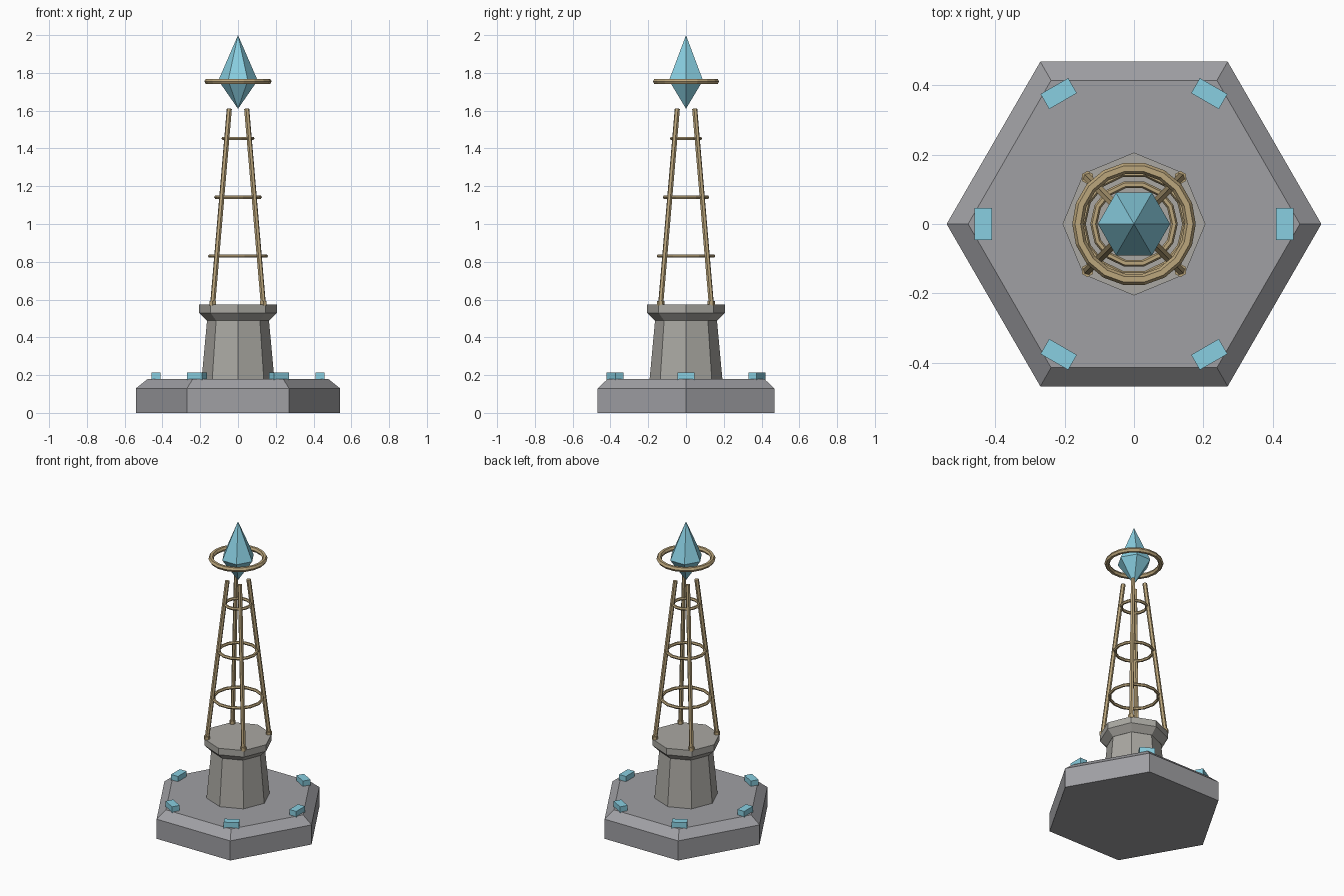
import bpy, bmesh
from math import pi, cos, sin
from mathutils import Vector, Matrix

if "Cube" in bpy.data.objects:
    bpy.data.objects.remove(bpy.data.objects["Cube"])


def material(name, rgb):
    m = bpy.data.materials.new(name)
    m.diffuse_color = (*rgb, 1)
    m.use_nodes = True
    m.node_tree.nodes["Principled BSDF"].inputs["Base Color"].default_value = m.diffuse_color
    return m


STONE = material("stone", (0.35, 0.35, 0.37))
PALE = material("pale_stone", (0.40, 0.39, 0.36))
BRASS = material("brass", (0.50, 0.38, 0.20))
CRYSTAL = material("crystal", (0.25, 0.62, 0.75))


def make(name, bm, mat):
    bmesh.ops.recalc_face_normals(bm, faces=bm.faces)
    me = bpy.data.meshes.new(name)
    bm.to_mesh(me)
    bm.free()
    me.materials.append(mat)
    ob = bpy.data.objects.new(name, me)
    bpy.context.collection.objects.link(ob)
    return ob


def lathe(name, profile, sides, mat):
    """Stack of n-sided rings; radius 0 closes to a point."""
    bm = bmesh.new()
    rings = []
    for r, z in profile:
        n = sides if r > 0 else 1
        rings.append([bm.verts.new((r * cos(2 * pi * i / sides), r * sin(2 * pi * i / sides), z))
                      for i in range(n)])
    for a, b in zip(rings, rings[1:]):
        for i in range(sides):
            j = (i + 1) % sides
            quad = [a[i % len(a)], a[j % len(a)], b[j % len(b)], b[i % len(b)]]
            bm.faces.new(list(dict.fromkeys(quad)))
    for ring in (rings[0], rings[-1]):
        if len(ring) > 1:
            bm.faces.new(ring)
    return make(name, bm, mat)


def torus(name, radius, tube, z, segs, mat, tube_segs=6):
    bm = bmesh.new()
    rings = []
    for i in range(segs):
        a = 2 * pi * i / segs
        rings.append([])
        for k in range(tube_segs):
            t = 2 * pi * k / tube_segs
            r = radius + tube * cos(t)
            rings[-1].append(bm.verts.new((r * cos(a), r * sin(a), z + tube * sin(t))))
    for i in range(segs):
        a, b = rings[i], rings[(i + 1) % segs]
        for k in range(tube_segs):
            m = (k + 1) % tube_segs
            bm.faces.new((a[k], b[k], b[m], a[m]))
    return make(name, bm, mat)


def rod(name, p, q, radius, mat):
    p, q = Vector(p), Vector(q)
    bm = bmesh.new()
    rot = (q - p).to_track_quat('Z', 'Y').to_matrix().to_4x4()
    bmesh.ops.create_cone(bm, cap_ends=True, segments=6, radius1=radius, radius2=radius,
                          depth=(q - p).length, matrix=Matrix.Translation((p + q) / 2) @ rot)
    return make(name, bm, mat)


# Stone base, pedestal and flared cap
lathe("base", [(0.54, 0), (0.54, 0.13), (0.478, 0.18)], 6, STONE)
lathe("pedestal", [(0.193, 0.175), (0.163, 0.50)], 8, PALE)
lathe("pedestal_cap", [(0.165, 0.49), (0.206, 0.53), (0.206, 0.573)], 8, PALE)

# Glowing blocks at the base corners
for i in range(6):
    bm = bmesh.new()
    bmesh.ops.create_cube(bm, size=1, matrix=Matrix.Rotation(i * pi / 3, 4, 'Z')
                          @ Matrix.Translation((0.434, 0, 0.194))
                          @ Matrix.Diagonal((0.05, 0.092, 0.042, 1)))
    make(f"corner_block_{i + 1}", bm, CRYSTAL)

# Four leaning legs with small feet
for i, (sx, sy) in enumerate([(1, 1), (-1, 1), (-1, -1), (1, -1)]):
    b, t = 0.134, 0.046
    rod(f"leg_{i + 1}", (sx * b, sy * b, 0.575), (sx * t, sy * t, 1.61), 0.014, BRASS)
    rod(f"leg_foot_{i + 1}", (sx * b, sy * b, 0.568), (sx * b, sy * b, 0.592), 0.019, BRASS)

# Bracing rings and the halo
for i, (r, z) in enumerate([(0.149, 0.83), (0.116, 1.142), (0.077, 1.453)]):
    torus(f"brace_ring_{i + 1}", r, 0.010, z, 14, BRASS)
torus("halo_ring", 0.162, 0.016, 1.755, 18, BRASS)

# Floating crystal
lathe("crystal", [(0, 1.61), (0.104, 1.76), (0, 2.0)], 6, CRYSTAL)
